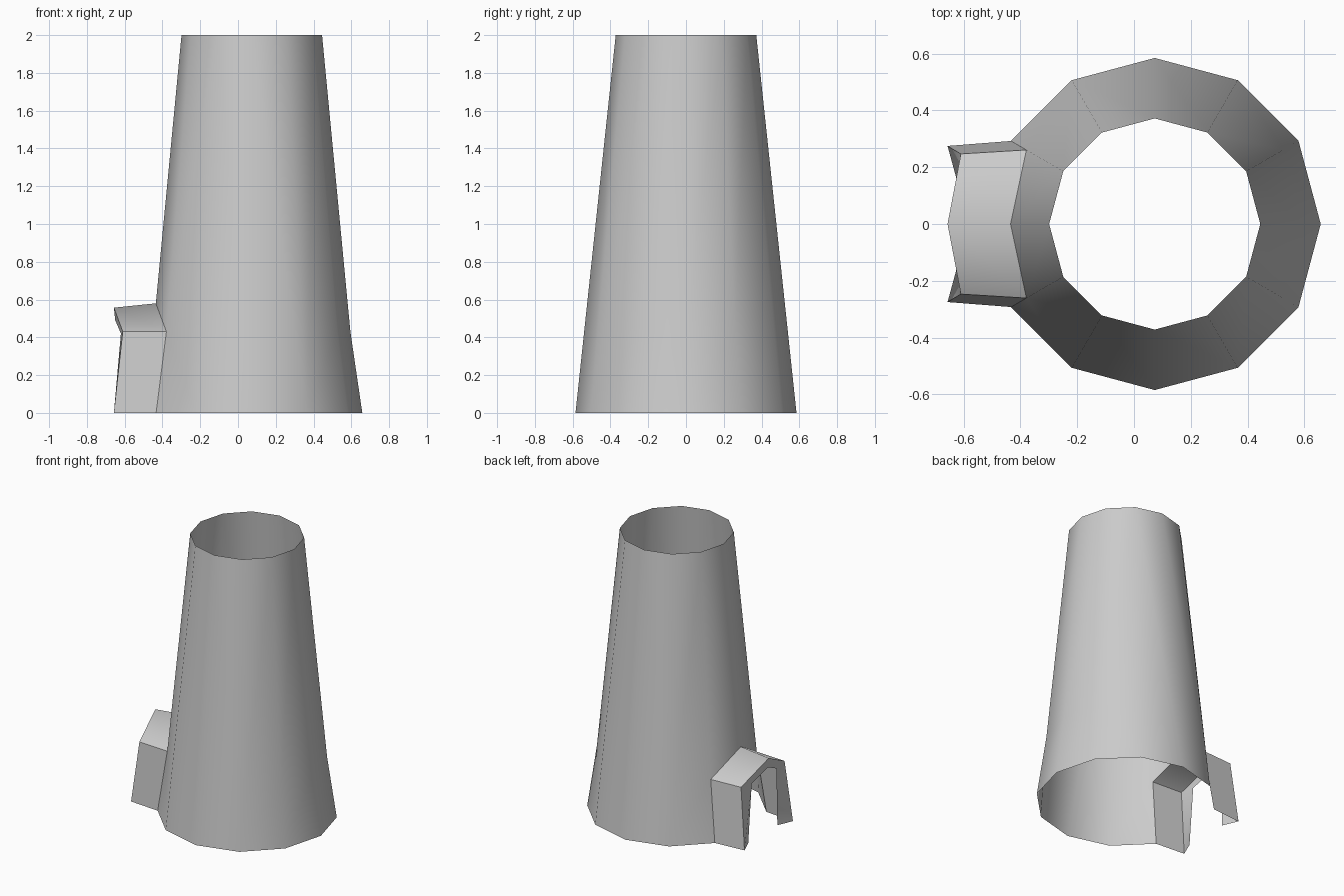
import bpy, bmesh
from math import cos, sin, radians

cube = bpy.data.objects.get("Cube")
if cube:
    bpy.data.objects.remove(cube, do_unlink=True)

CENTRE_X = 0.073
BASE_R, MID_R, TOP_R = 0.585, 0.522, 0.372
SPRING_Z, PEAK_Z, HEIGHT = 0.43, 0.58, 2.0

stone = bpy.data.materials.new("grey_stone")
stone.use_nodes = True
stone.diffuse_color = (0.6, 0.6, 0.6, 1)
stone.node_tree.nodes["Principled BSDF"].inputs["Base Color"].default_value = (0.6, 0.6, 0.6, 1)


def polar(radius, angle, z):
    a = radians(angle)
    return (CENTRE_X + radius * cos(a), radius * sin(a), z)


def make_object(name, faces, mirror=False):
    bm = bmesh.new()
    for points in faces:
        bm.faces.new([bm.verts.new(p) for p in points])
    bmesh.ops.remove_doubles(bm, verts=bm.verts, dist=0.0005)
    mesh = bpy.data.meshes.new(name)
    bm.to_mesh(mesh)
    bm.free()
    mesh.materials.append(stone)
    obj = bpy.data.objects.new(name, mesh)
    bpy.context.collection.objects.link(obj)
    if mirror:
        mod = obj.modifiers.new("mirror", 'MIRROR')
        mod.use_axis = (False, True, False)
        mod.use_clip = True
    bpy.ops.object.select_all(action='DESELECT')
    obj.select_set(True)
    bpy.context.view_layer.objects.active = obj
    bpy.ops.object.shade_smooth_by_angle(angle=radians(35))
    return obj


# Tapered twelve-sided wall, open at both ends, with an arched gap at -x
def column(angle):
    if angle == 180:
        return [polar(0.508, angle, PEAK_Z), polar(TOP_R, angle, HEIGHT)]
    points = [polar(BASE_R, angle, 0)]
    if angle in (0, 30, 150, 210, 330):
        points.append(polar(MID_R, angle, SPRING_Z))
    return points + [polar(TOP_R, angle, HEIGHT)]


wall = []
for angle in range(0, 360, 30):
    a, b = column(angle), column((angle + 30) % 360)
    if angle == 150:
        a = a[1:]
    if angle == 180:
        b = b[1:]
    if len(a) == len(b) == 3:
        wall += [[a[i], b[i], b[i + 1], a[i + 1]] for i in range(2)]
    else:
        wall.append(a[::-1] + b)
make_object("tower_wall", wall)

# Gabled doorway: one half of the tunnel and its inward lip, mirrored across y
inner = [polar(BASE_R, 150, 0), polar(MID_R, 150, SPRING_Z), polar(0.508, 180, PEAK_Z)]
outer = [(-0.657, 0.275, 0), (-0.61, 0.247, 0.43), (-0.657, 0, 0.557)]
lip = [(-0.61, 0.165, 0), (-0.62, 0.14, 0.42), (-0.65, 0, 0.49)]
door = []
for i in range(2):
    door.append([inner[i], outer[i], outer[i + 1], inner[i + 1]])
    door.append([outer[i], lip[i], lip[i + 1]])
    door.append([outer[i], lip[i + 1], outer[i + 1]])
make_object("doorway", door, mirror=True)
